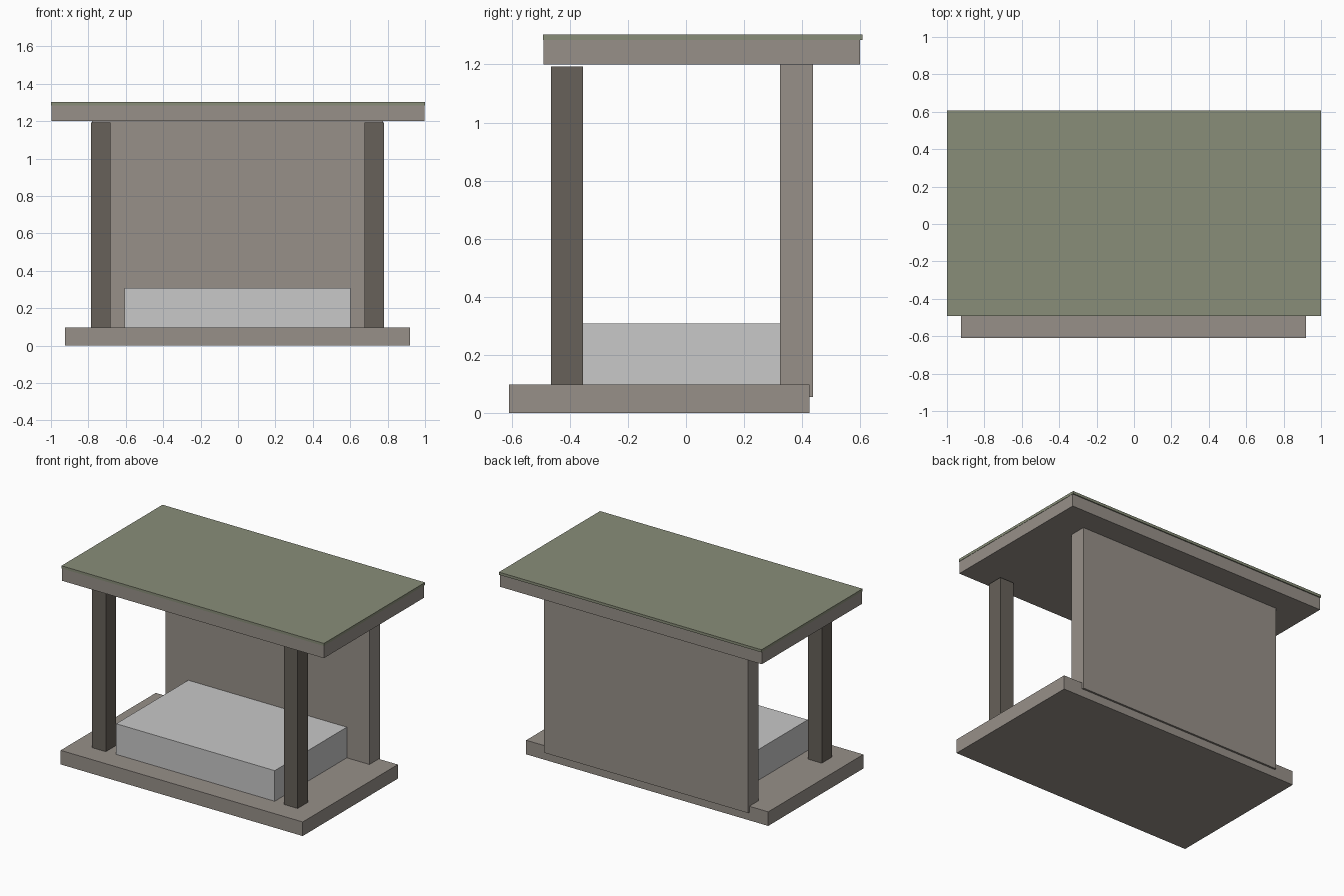
import bpy

cube = bpy.data.objects.get("Cube")
if cube:
    bpy.data.objects.remove(cube, do_unlink=True)


def material(name, *rgb):
    mat = bpy.data.materials.new(name)
    mat.use_nodes = True
    mat.diffuse_color = (*rgb, 1)
    mat.node_tree.nodes["Principled BSDF"].inputs["Base Color"].default_value = (*rgb, 1)
    return mat


def box(name, mat, x, y, z):
    """Box spanning the given (low, high) range on each axis."""
    spans = (x, y, z)
    bpy.ops.mesh.primitive_cube_add(size=1, location=[(a + b) / 2 for a, b in spans])
    obj = bpy.context.object
    obj.name = name
    obj.scale = [b - a for a, b in spans]
    bpy.ops.object.transform_apply(location=False, rotation=False, scale=True)
    obj.data.materials.append(mat)
    return obj


stone = material("warm grey stone", 0.31, 0.28, 0.25)
dark = material("dark brown grey", 0.135, 0.12, 0.10)
pale = material("pale grey", 0.58, 0.58, 0.58)
green = material("moss green", 0.25, 0.27, 0.19)

# Floor, raised platform and back wall
box("floor_slab", stone, (-0.924, 0.92), (-0.61, 0.425), (0, 0.097))
box("platform", pale, (-0.606, 0.602), (-0.46, 0.324), (0.09, 0.308))
box("back_wall", stone, (-0.78, 0.775), (0.324, 0.438), (0.055, 1.2))

# Front posts
for side, centre in (("right", -0.734), ("left", 0.728)):
    box(f"{side}_post", dark, (centre - 0.052, centre + 0.052), (-0.465, -0.355), (0.09, 1.193))

# Roof slab with a thin green covering
box("roof_slab", stone, (-0.998, 0.998), (-0.491, 0.6), (1.2, 1.288))
box("roof_covering", green, (-1, 1), (-0.493, 0.607), (1.285, 1.303))
